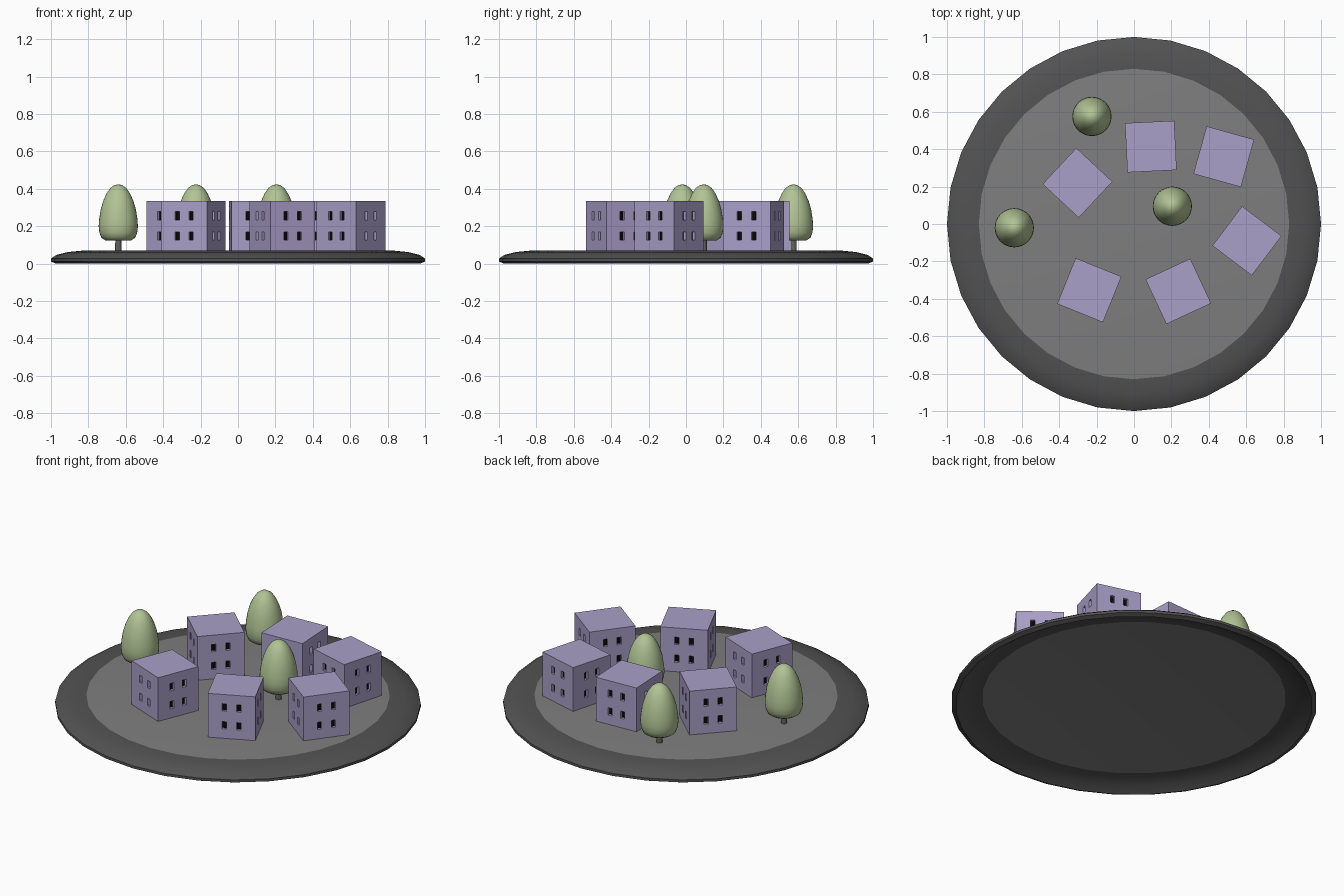
import bpy
import bmesh
from math import radians, pi
from mathutils import Vector, Matrix

cube = bpy.data.objects.get("Cube")
if cube:
    bpy.data.objects.remove(cube, do_unlink=True)


def material(name, colour):
    mat = bpy.data.materials.new(name)
    mat.use_nodes = True
    rgba = (*colour, 1.0)
    mat.diffuse_color = rgba
    mat.node_tree.nodes["Principled BSDF"].inputs["Base Color"].default_value = rgba
    return mat


GREY = material("ground_grey", (0.21, 0.21, 0.21))
DARK = material("rim_dark_grey", (0.085, 0.085, 0.085))
LILAC = material("wall_lilac", (0.40, 0.35, 0.58))
BLACK = material("window_black", (0.002, 0.002, 0.002))
GREEN = material("leaf_green", (0.44, 0.55, 0.30))
BARK = material("bark_grey", (0.13, 0.12, 0.11))


def add_object(name, bm, mats, location=(0, 0, 0), angle=0, smooth=None):
    bmesh.ops.recalc_face_normals(bm, faces=bm.faces)
    mesh = bpy.data.meshes.new(name)
    bm.to_mesh(mesh)
    bm.free()
    for mat in mats:
        mesh.materials.append(mat)
    obj = bpy.data.objects.new(name, mesh)
    obj.location = location
    obj.rotation_euler.z = radians(angle)
    bpy.context.collection.objects.link(obj)
    if smooth:
        bpy.ops.object.select_all(action='DESELECT')
        obj.select_set(True)
        bpy.context.view_layer.objects.active = obj
        bpy.ops.object.shade_smooth_by_angle(angle=radians(smooth))
    return obj


def lathe(profile, sides):
    """Spin an (r, z) profile around the z axis."""
    bm = bmesh.new()
    verts = [bm.verts.new((r, 0, z)) for r, z in profile]
    edges = [bm.edges.new(pair) for pair in zip(verts, verts[1:])]
    bmesh.ops.spin(bm, geom=verts + edges, cent=(0, 0, 0), axis=(0, 0, 1),
                   angle=2 * pi, steps=sides, use_merge=True)
    bmesh.ops.remove_doubles(bm, verts=bm.verts, dist=0.0005)
    return bm


# Ground: a shallow upturned dish with a dark sloping rim
DISC = 0.83
bm = lathe([(0, 0.07), (DISC, 0.07), (0.91, 0.062), (0.97, 0.047), (1.0, 0.027),
            (1.0, 0.012), (0.975, 0), (0.93, 0.027), (0.88, 0.042),
            (DISC, 0.05), (0, 0.05)], 32)
for face in bm.faces:
    inside = all(v.co.xy.length < DISC + 0.01 for v in face.verts)
    face.material_index = 0 if inside else 1
add_object("ground", bm, [GREY, DARK], smooth=30)

# Houses: cubes with recessed windows on every wall
SIZE, FLOOR = 0.264, 0.07
WIN_X, WIN_Z = 0.04, 0.054       # window centres from the wall centre
HALF_W, HALF_H = 0.0125, 0.022   # window half sizes
DEPTH = 0.016


def house_mesh():
    bm = bmesh.new()
    bmesh.ops.create_cube(bm, size=SIZE)
    for axis, centre, half in ((0, WIN_X, HALF_W), (1, WIN_X, HALF_W), (2, WIN_Z, HALF_H)):
        normal = Vector((0, 0, 0))
        normal[axis] = 1
        for side in (-1, 1):
            for edge in (-half, half):
                bmesh.ops.bisect_plane(bm, geom=bm.verts[:] + bm.edges[:] + bm.faces[:],
                                       plane_co=normal * (side * centre + edge),
                                       plane_no=normal)

    def is_window(face):
        c, n = face.calc_center_median(), face.normal
        across = c.y if abs(n.x) > 0.5 else c.x
        return (abs(n.z) < 0.5 and abs(abs(across) - WIN_X) < HALF_W
                and abs(abs(c.z) - WIN_Z) < HALF_H)

    bm.normal_update()
    windows = [f for f in bm.faces if is_window(f)]
    panes = bmesh.ops.extrude_discrete_faces(bm, faces=windows)["faces"]
    for pane in panes:
        pane.normal_update()
        shift = pane.normal * -DEPTH
        pane.material_index = 1
        for v in pane.verts:
            v.co += shift
    return bm


houses = [(0.09, 0.414, 2.8), (0.48, 0.36, -15.6), (0.604, -0.09, -37),
          (0.237, -0.36, 25), (-0.239, -0.354, -22), (-0.302, 0.22, 47)]
for i, (x, y, angle) in enumerate(houses, 1):
    add_object(f"house_{i}", house_mesh(), [LILAC, BLACK],
               (x, y, FLOOR + SIZE / 2), angle)

# Trees: egg-shaped crowns on short trunks
crown = [(0, 0.122), (0.07, 0.125), (0.09, 0.138), (0.101, 0.165), (0.105, 0.2),
         (0.102, 0.24), (0.094, 0.29), (0.081, 0.335), (0.063, 0.375),
         (0.042, 0.405), (0.02, 0.42), (0, 0.424)]
trunk = [(0, FLOOR - 0.005), (0.017, FLOOR - 0.005), (0.016, 0.13), (0, 0.13)]
for i, (x, y) in enumerate([(-0.64, -0.02), (-0.225, 0.575), (0.205, 0.095)], 1):
    add_object(f"tree_crown_{i}", lathe(crown, 32), [GREEN], (x, y, 0), smooth=50)
    add_object(f"tree_trunk_{i}", lathe(trunk, 16), [BARK], (x, y, 0), smooth=40)
